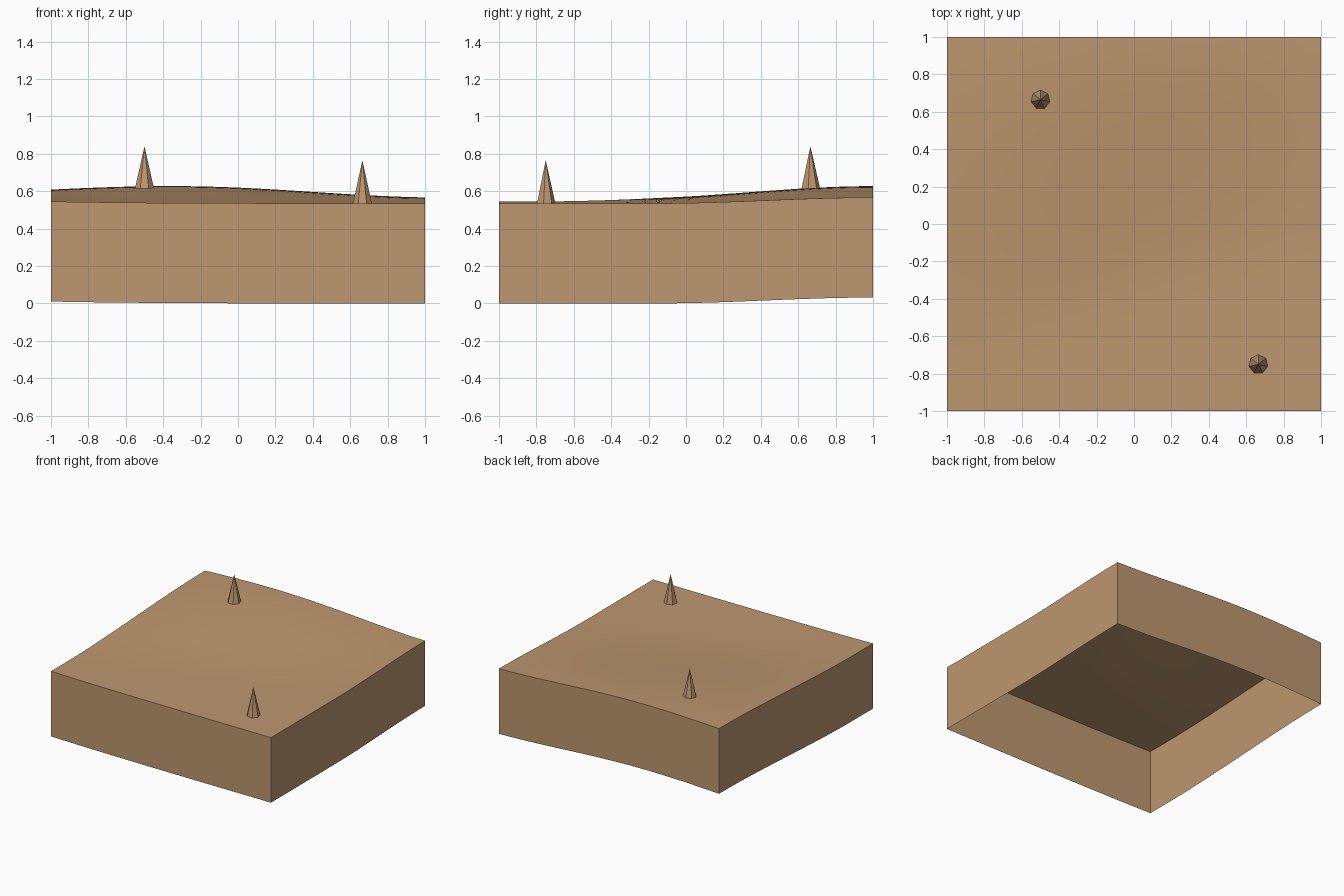
import bpy
import bmesh
from math import cos, pi
from mathutils import Matrix, Vector

cube = bpy.data.objects.get("Cube")
if cube:
    bpy.data.objects.remove(cube, do_unlink=True)

DEPTH = 0.535

sand = bpy.data.materials.new("sandy_brown")
sand.use_nodes = True
colour = (0.51, 0.31, 0.16, 1)
sand.diffuse_color = colour
sand.node_tree.nodes["Principled BSDF"].inputs["Base Color"].default_value = colour


def ground_height(x, y):
    """Nearly level front rising smoothly to a humped back edge."""
    front = DEPTH + 0.01 * ((1 - x) / 2) ** 4
    width = 1.5 if x > -0.35 else 1.75
    back = 0.596 + 0.031 * cos(pi * (x + 0.35) / width)
    start = 0.32 * x - 0.47
    t = min(max((y - start) / (1 - start), 0), 1)
    return front + (back - front) * t * t * (3 - 2 * t)


def add_object(name, bm):
    mesh = bpy.data.meshes.new(name)
    bm.to_mesh(mesh)
    bm.free()
    mesh.materials.append(sand)
    obj = bpy.data.objects.new(name, mesh)
    bpy.context.collection.objects.link(obj)
    return obj


# Rolling ground tile with side walls, open underneath
bm = bmesh.new()
bmesh.ops.create_grid(bm, x_segments=24, y_segments=24, size=1)
for v in bm.verts:
    v.co.z = ground_height(v.co.x, v.co.y)
rim = [e for e in bm.edges if e.is_boundary]
walls = bmesh.ops.extrude_edge_only(bm, edges=rim)["geom"]
lower = [g for g in walls if isinstance(g, bmesh.types.BMVert)]
bmesh.ops.translate(bm, verts=lower, vec=(0, 0, -DEPTH))
# Face every wall outward and the ground upward
bm.normal_update()
for f in bm.faces:
    c = f.calc_center_median()
    outward = Vector((c.x, c.y, 0)) if abs(f.normal.z) < 0.5 else Vector((0, 0, 1))
    if f.normal.dot(outward) < 0:
        f.normal_flip()
ground = add_object("ground_tile", bm)
bpy.ops.object.select_all(action="DESELECT")
ground.select_set(True)
bpy.context.view_layer.objects.active = ground
bpy.ops.object.shade_smooth_by_angle(angle=pi / 6)


# Seven-sided spikes standing on the ground
def add_spike(name, x, y, base, tip):
    bm = bmesh.new()
    bmesh.ops.create_cone(bm, cap_ends=True, segments=7, radius1=0.052,
                          radius2=0, depth=tip - base)
    # Turn one corner towards the back
    corner = max((v for v in bm.verts if v.co.z < 0), key=lambda v: v.co.y)
    turn = Vector((corner.co.x, corner.co.y)).angle_signed(Vector((0, 1)))
    bmesh.ops.rotate(bm, verts=bm.verts, matrix=Matrix.Rotation(-turn, 3, "Z"))
    obj = add_object(name, bm)
    obj.location = (x, y, (base + tip) / 2)


add_spike("back_right_spike", -0.5, 0.665, 0.615, 0.84)
add_spike("front_left_spike", 0.665, -0.75, 0.533, 0.765)
